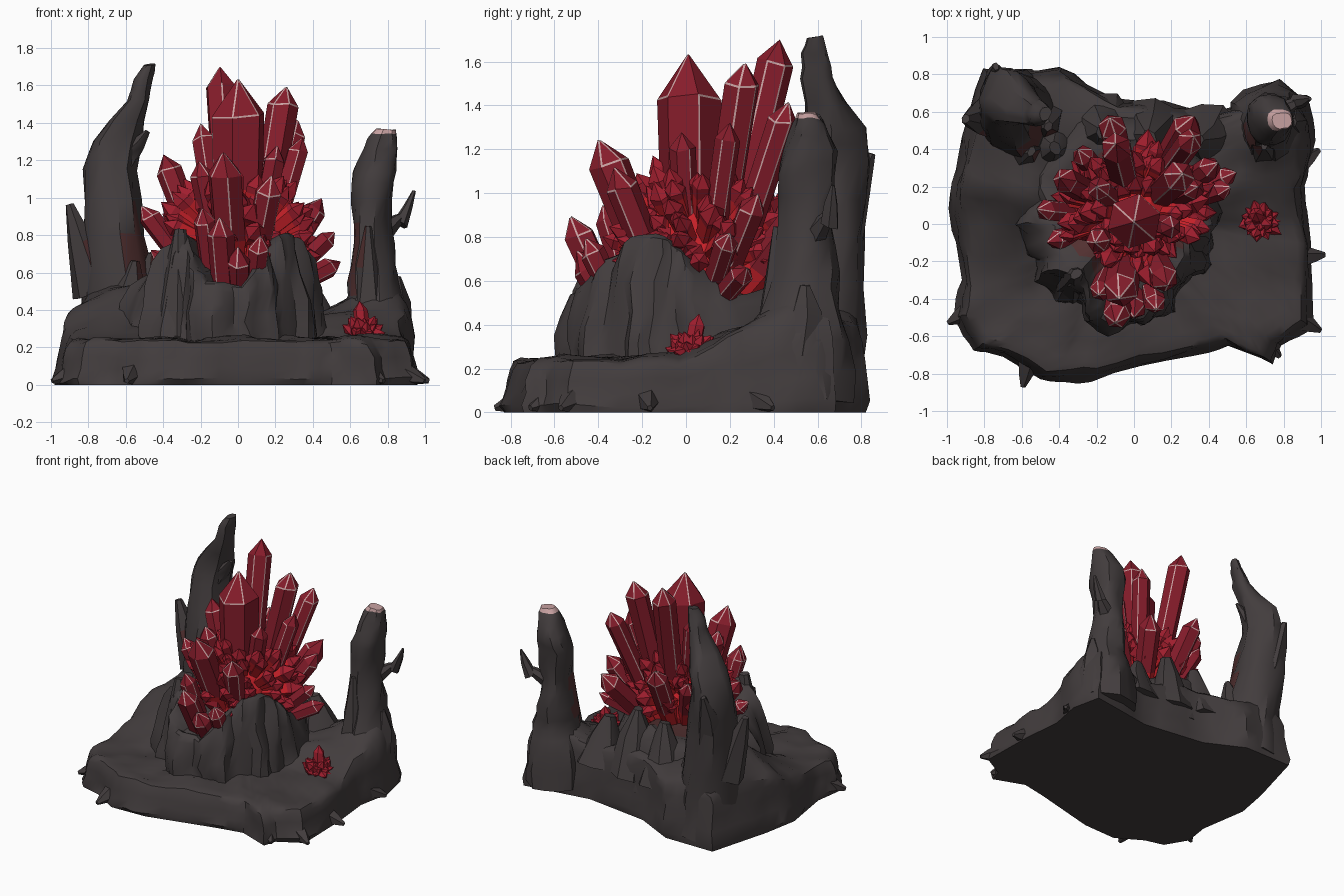
import bpy, bmesh, math, random
from mathutils import Vector, noise

if "Cube" in bpy.data.objects:
    bpy.data.objects.remove(bpy.data.objects["Cube"])

random.seed(7)
V = Vector


def material(name, rgb):
    m = bpy.data.materials.new(name)
    m.diffuse_color = (*rgb, 1)
    m.use_nodes = True
    m.node_tree.nodes["Principled BSDF"].inputs["Base Color"].default_value = m.diffuse_color
    return m


ROCK = material("charcoal rock", (0.055, 0.046, 0.047))
TINT = material("red tinted rock", (0.085, 0.03, 0.03))
GLOW = material("bright red crystal", (0.58, 0.015, 0.022))
CRIMSON = material("crimson crystal", (0.35, 0.013, 0.027))
DARK = material("deep red crystal", (0.24, 0.012, 0.024))
PALE = material("pale pink edge", (0.58, 0.36, 0.36))


def finish(name, bm, mats, angle=35):
    bmesh.ops.recalc_face_normals(bm, faces=bm.faces[:])
    me = bpy.data.meshes.new(name)
    bm.to_mesh(me)
    bm.free()
    for m in mats:
        me.materials.append(m)
    for p in me.polygons:
        p.use_smooth = angle > 0
    if angle > 0:
        me.set_sharp_from_angle(angle=math.radians(angle))
    ob = bpy.data.objects.new(name, me)
    bpy.context.collection.objects.link(ob)


def loft(bm, rings):
    rows = [[bm.verts.new(p) for p in r] for r in rings]
    n = len(rows[0])
    for a, b in zip(rows, rows[1:]):
        for i in range(n):
            bm.faces.new((a[i], a[(i + 1) % n], b[(i + 1) % n], b[i]))
    bm.faces.new(rows[0][::-1])
    bm.faces.new(rows[-1])


def roughen(bm, amp, freq):
    for v in bm.verts:
        if v.co.z > 0.005:
            d = noise.noise_vector(v.co * freq) + 0.4 * noise.noise_vector(v.co * freq * 2.7)
            v.co += d * amp
            v.co.z = max(v.co.z, 0.01)


def lerp_rows(rows, steps):
    out = []
    for a, b in zip(rows, rows[1:]):
        for s in range(steps):
            out.append([x + (y - x) * s / steps for x, y in zip(a, b)])
    return out + [list(rows[-1])]


def clamp(x):
    return min(max(x, 0), 1)


def bump(x, y, cx, cy, w):
    return math.exp(-((x - cx) ** 2 + (y - cy) ** 2) / w ** 2)


def sphere_dir(i, low, span):
    # evenly spread directions over the upper hemisphere
    a, e = i * 2.39996, low + span * ((i * .41421) % 1)
    return V((math.cos(a) * math.cos(e), math.sin(a) * math.cos(e), math.sin(e)))


def spike(bm, base, tip, r, sides=5):
    base, tip = V(base), V(tip)
    q = (tip - base).to_track_quat('Z', 'Y')
    loft(bm, [[base.lerp(tip, t) + q @ V((k * r * math.cos(math.tau * i / sides),
                                          k * r * math.sin(math.tau * i / sides), 0))
               for i in range(sides)] for t, k in ((0, 1), (.6, .6), (1, .2))])


# Base slab: irregular outline, rough walls, raised towards the back and the horns
outline = [(-.95, -.5), (-.85, -.67), (-.7, -.71), (-.5, -.83), (-.22, -.82), (.3, -.69), (.5, -.65),
           (.74, -.74), (.77, -.64), (.95, -.54), (.94, -.1), (.91, .2), (.96, .45), (.91, .68), (.4, .6),
           (-.1, .67), (-.4, .82), (-.8, .82), (-.93, .35), (-.98, .08), (-.92, -.3)]
edge = lerp_rows(outline + outline[:1], 4)[:-1]


def ground(x, y):
    h = .24 + .02 * clamp(y + .8) + .1 * clamp((y + .02) / .2)
    h += .17 * bump(x, y, -.58, .1, .25) + .18 * bump(x, y, .75, .5, .2) + .2 * bump(x, y, -.6, .55, .25)
    return h + .12 * bump(x, y, 0, .55, .3) + .02 * noise.noise(V((x * 5, y * 5, 0)))


bm = bmesh.new()
rings = []
for k, h in ((1, 0), (1.01, .12), (.99, .35), (.985, .6), (.97, .82), (.95, .95), (.91, 1), (.84, 1),
             (.76, 1), (.68, 1), (.6, 1), (.5, 1), (.3, 1)):
    rings.append([(x * k, y * k, ground(x * k, y * k) * h) for x, y in edge])
loft(bm, rings)
roughen(bm, 0.028, 5)
# loose shards on the rim
for x, y, turn in ((-.86, -.45, .1), (.86, -.5, .1), (-.56, -.7, 1), (.67, -.6, -.1), (.86, .3, .6), (.86, -.18, .6)):
    out = V((x, y, 0)).normalized()
    side = V((-out.y, out.x, 0))
    spike(bm, (x, y, .07), V((x, y, .02)) + out * .155 + side * .08 * turn, .07)
finish("rock_base", bm, [ROCK])

# Central mound: angle, foot radius, rim height, inward lean
mound = [(-180, .6, .57, .2), (-160, .58, .68, .25), (-137, .52, .8, .25), (-120, .53, .68, .15),
         (-105, .58, .54, .1), (-85, .57, .52, .1), (-68, .52, .7, .2), (-45, .47, .8, .22),
         (-20, .46, .8, .22), (0, .5, .74, .25), (30, .56, .52, .2), (90, .63, .62, .2),
         (150, .64, .52, .2), (180, .6, .57, .2)]
cols = lerp_rows(mound, 4)[:-1]
bm = bmesh.new()
rings = []
for t, h in ((0, 0), (.1, .2), (.2, .4), (.4, .65), (.65, .85), (1, .97), (1.4, 1), (1.9, .95)):
    ring = []
    for a, rb, zt, lean in cols:
        r = rb * (1 - lean * t) * (1 + .05 * math.sin(a * .17 + 2 * h) + .035 * math.sin(a * .37))
        a = math.radians(a)
        ring.append((-.03 + r * math.cos(a), r * math.sin(a), .2 + (zt - .2) * h))
    rings.append(ring)
rings.append([(x * .4, y * .4, .62) for x, y, z in rings[-1]])
loft(bm, rings)
roughen(bm, 0.04, 5)
for f in bm.faces:
    mid = f.calc_center_median()
    f.material_index = int(mid.z > .5 and (mid.xy - V((-.02, .05))).length < .3)
finish("rock_mound", bm, [ROCK, TINT])


# Horn-like rock spires: x, y, z, radius along the path
def horn(name, path, deep, spikes, pale_tip):
    bm = bmesh.new()
    rings = []
    n = 14
    for x, y, z, r in lerp_rows(path, 2):
        ring = []
        for i in range(n):
            t = math.tau * i / n
            k = r * (1 + .2 * noise.noise(V((math.cos(t) * 1.7 + x * 5, math.sin(t) * 1.7, z * 2))))
            ring.append((x + k * math.cos(t), y + k * deep * math.sin(t), z))
        rings.append(ring)
    loft(bm, rings)
    for b, t, r in spikes:
        spike(bm, b, t, r, 6)
    roughen(bm, 0.024, 6)
    bm.normal_update()
    for f in bm.faces:
        mid = f.calc_center_median()
        if f.normal.dot((V((0, .1, .8)) - mid).normalized()) > .88 and .5 < mid.z < .9:
            f.material_index = 1
        if pale_tip and mid.z > path[-1][2] - .02:
            f.material_index = 2
    finish(name, bm, [ROCK, TINT, PALE])


horn("left_horn", [(-.6, .57, .05, .23), (-.62, .58, .35, .21), (-.67, .62, .8, .17), (-.69, .67, 1.15, .135),
                   (-.65, .67, 1.3, .115), (-.54, .59, 1.52, .06), (-.5, .575, 1.64, .05),
                   (-.475, .59, 1.71, .03)], 1.2,
     [((-.76, .58, .5), (-.9, .55, .95), .13), ((-.62, .62, 1.2), (-.48, .6, 1.36), .07),
      ((-.7, .7, .8), (-.74, .84, 1.18), .12), ((-.62, .42, .3), (-.55, .38, .65), .14),
      ((-.5, .6, .3), (-.46, .52, .7), .14)], False)
horn("right_horn", [(.72, .52, .05, .21), (.73, .52, .33, .19), (.73, .53, .48, .145), (.72, .54, .64, .12),
                    (.715, .55, .86, .105), (.725, .55, 1.08, .115), (.74, .57, 1.2, .1),
                    (.775, .57, 1.32, .07), (.785, .56, 1.365, .045)], 1.2,
     [((.78, .6, .82), (.9, .66, .92), .06), ((.87, .65, .86), (.94, .68, 1.03), .045),
      ((.82, .52, .28), (.86, .55, .58), .12), ((.7, .4, .3), (.7, .42, .85), .1)], True)

# Rough rocks behind the crystals, and one at the front left: tip and radius
bm = bmesh.new()
for x, y, z, r in ((.08, .46, .74, .17), (-.16, .48, .7, .18), (.34, .44, .6, .18),
                   (-.42, .4, .6, .18), (-.3, -.27, .84, .13)):
    spike(bm, (x * 1.1, y * 1.1, .25), (x, y, z), r, 8)
roughen(bm, .03, 6)
finish("back_rocks", bm, [ROCK])

heart = V((0, .06, .68))


# Hexagonal crystal: bright inside the glow radius, deep red outside, pale edges on the upper part
def crystal(bm, base, tip, r, reach=.42, pale=True, sides=6):
    base, tip = V(base), V(tip)
    axis = tip - base
    q = axis.to_track_quat('Z', 'Y')
    spin = random.random()
    s = max(axis.length - 1.3 * r, .55 * axis.length)
    glow = min(max((reach - (base - heart).length) / s, .1), .9)
    rows = []
    for z, k in ((0, .75), (s * glow, .95), (s, 1)):
        rows.append([bm.verts.new(base + q @ V((r * k * math.cos(spin + math.tau * i / sides),
                                                r * k * math.sin(spin + math.tau * i / sides),
                                                z + (random.uniform(-.15, .15) * r if z else 0))))
                     for i in range(sides)])
    apex = bm.verts.new(tip)
    lines = []
    for i in range(sides):
        j = (i + 1) % sides
        for lvl in (0, 1):
            f = bm.faces.new((rows[lvl][i], rows[lvl][j], rows[lvl + 1][j], rows[lvl + 1][i]))
            f.material_index = lvl
        bm.faces.new((rows[2][i], rows[2][j], apex)).material_index = 1
    bm.faces.new(rows[0][::-1])
    if pale:
        for i in range(sides):
            pairs = [(rows[2][i], apex), (rows[2][i], rows[2][(i + 1) % sides]), (rows[1][i], rows[2][i])]
            lines += [bm.edges.get(p) for p, odds in zip(pairs, (.65, .55, .5)) if random.random() < odds]
        bmesh.ops.bevel(bm, geom=lines, offset=min(.005, r * .06), segments=1, affect='EDGES',
                        profile=.5, clamp_overlap=True, material=2)


# Main crystals: tip and radius; each foot is pulled in towards the centre
bm = bmesh.new()
for x, y, z, r in ((0, .01, 1.64, .148), (-.1, .43, 1.7, .085), (.26, .27, 1.6, .085), (-.08, -.4, 1.25, .095),
                   (-.1, -.53, .9, .075), (.18, -.33, 1.12, .075), (-.4, .25, 1.23, .07),
                   (.32, .47, 1.42, .07), (-.52, .08, .96, .06), (.34, .2, 1.32, .06),
                   (.45, .33, 1, .065), (.52, .2, .82, .055), (.55, .28, .66, .055), (-.47, -.1, .72, .055),
                   (.21, -.02, 1.28, .06), (-.21, -.1, 1.2, .065), (-.13, .57, 1.12, .075),
                   (-.2, .2, 1.4, .065), (.32, .58, .98, .08), (-.19, -.38, .95, .06),
                   (0, -.5, .74, .07), (.12, -.46, .8, .06), (-.3, .4, 1, .06)):
    low_front = y < -.35 and z < 1
    pull = .65 if low_front else .4
    crystal(bm, (x * pull, y * pull + .02, .36 + .19 * z - .08 * low_front), (x, y, z), r)
finish("main_crystals", bm, [GLOW, DARK, PALE], 0)

# Small shards radiating from the centre
bm = bmesh.new()
for i in range(110):
    d = sphere_dir(i, .02, 1.15)
    length = random.uniform(.36, .47) + .08 * d.z
    tip = heart + d * length
    if tip.y < -.1 and abs(tip.x) > .19:
        tip = heart + d * length * .75
    crystal(bm, heart + d * .1, tip, random.uniform(.04, .068), .4, False, 5)
finish("small_shards", bm, [GLOW, CRIMSON], 0)

# Glowing core filling the cluster
bm = bmesh.new()
bmesh.ops.create_icosphere(bm, subdivisions=3, radius=1)
for v in bm.verts:
    v.co = V((v.co.x * .24, v.co.y * .26 + .06, v.co.z * .3 + .72))
roughen(bm, .03, 9)
finish("glow_core", bm, [GLOW], 0)

# Little crystal cluster on the right ledge
bm = bmesh.new()
spot = V((.67, .02, .25))
for i in range(34):
    d = sphere_dir(i, .12, 1.2)
    crystal(bm, spot, spot + d * random.uniform(.11, .15), .035, .2, False, 5)
crystal(bm, spot, (.65, .06, .45), .04, .2, False)
finish("ledge_cluster", bm, [CRIMSON, CRIMSON], 0)
